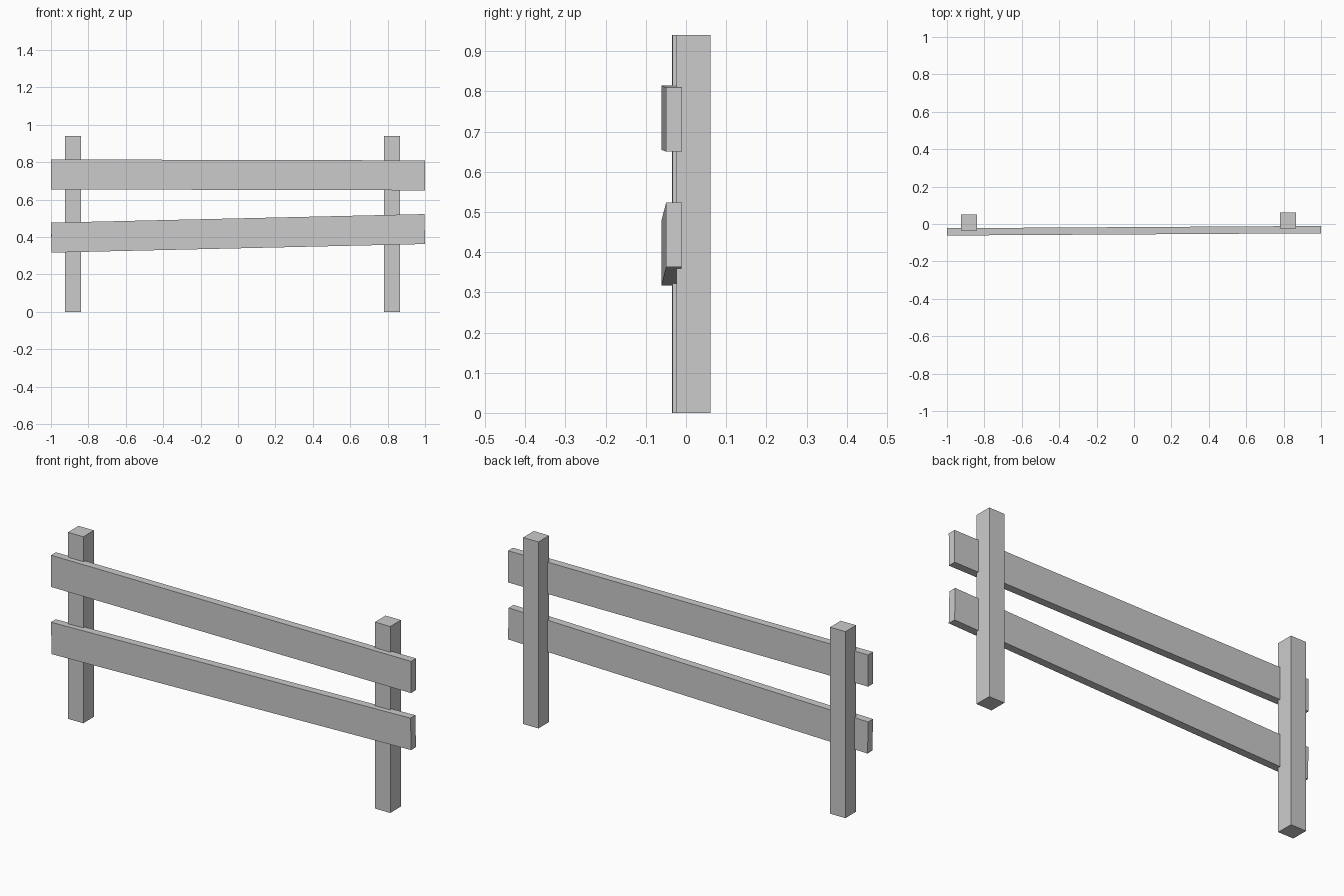
import bpy, bmesh
from math import atan2
from mathutils import Matrix, Vector

if "Cube" in bpy.data.objects:
    bpy.data.objects.remove(bpy.data.objects["Cube"])

YAW = 0.006  # the whole fence is turned very slightly


def box(name, size, centre, pitch=0.0):
    bm = bmesh.new()
    bmesh.ops.create_cube(bm, size=1)
    bmesh.ops.scale(bm, vec=size, verts=bm.verts)
    turn = Matrix.Rotation(YAW, 4, 'Z') @ Matrix.Rotation(-pitch, 4, 'Y')
    bm.transform(turn)
    mesh = bpy.data.meshes.new(name)
    bm.to_mesh(mesh)
    bm.free()
    obj = bpy.data.objects.new(name, mesh)
    obj.location = Vector(centre)
    bpy.context.collection.objects.link(obj)
    return obj


# Upright posts
for side, x, y in (("left", -0.882, 0.0085), ("right", 0.823, 0.0185)):
    box(side + "_post", (0.085, 0.085, 0.94), (x, y, 0.47))

# Horizontal rails: centre height at the left and right ends
for name, z0, z1, length in (("upper_rail", 0.735, 0.730, 1.9995),
                             ("lower_rail", 0.397, 0.443, 1.997)):
    box(name, (length, 0.039, 0.16), (0, -0.036, (z0 + z1) / 2),
        atan2(z1 - z0, 2))
